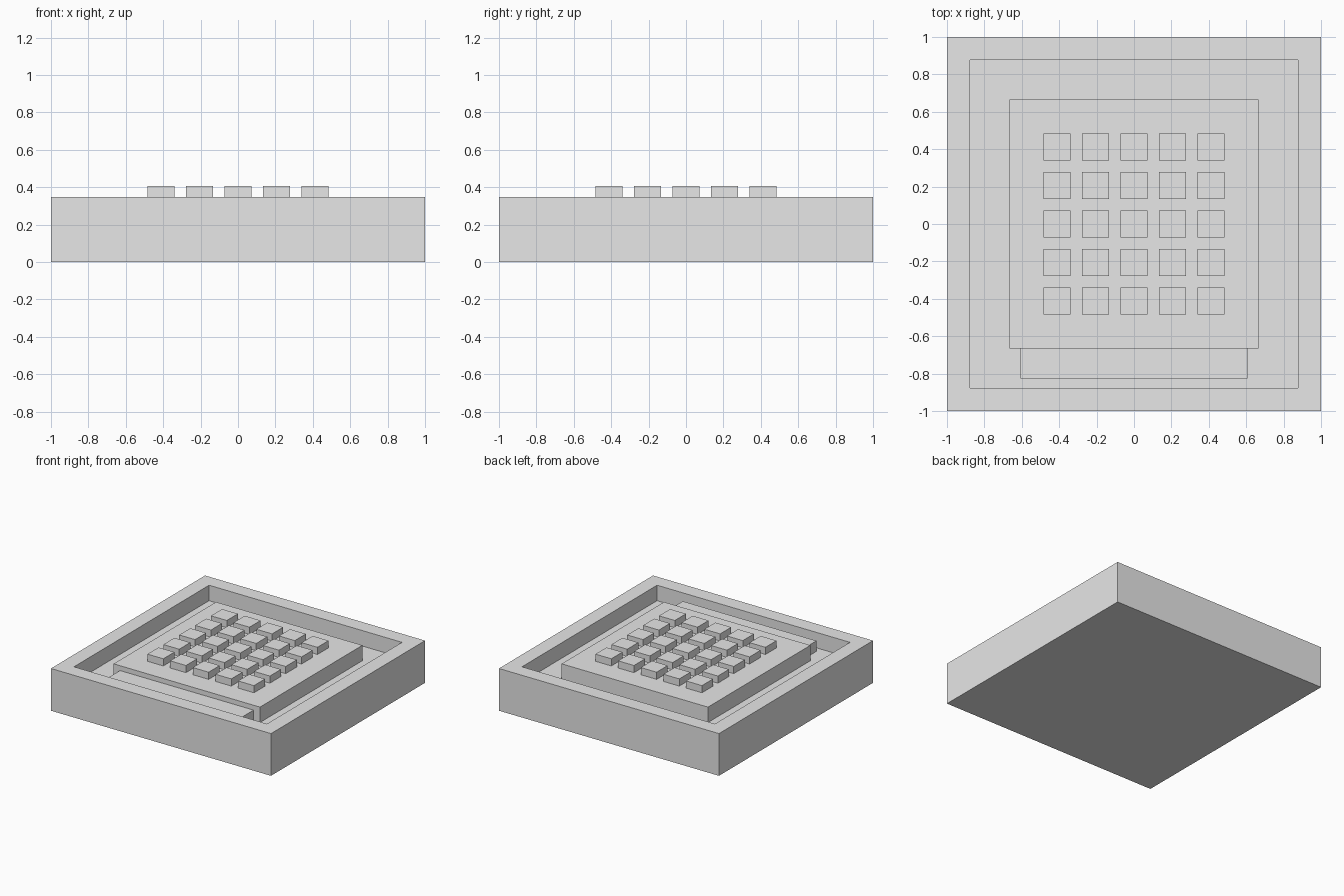
import bpy, bmesh
from mathutils import Vector

cube = bpy.data.objects.get("Cube")
if cube:
    bpy.data.objects.remove(cube, do_unlink=True)

GREY = (0.8, 0.8, 0.8, 1.0)
stone = bpy.data.materials.new("light_grey")
stone.use_nodes = True
stone.diffuse_color = GREY
stone.node_tree.nodes["Principled BSDF"].inputs["Base Color"].default_value = GREY

RIM, FLOOR = 0.347, 0.22      # rim top and sunken floor heights
INNER, ISLAND = 0.826, 0.665  # half widths of the recess and the island


def add_box(bm, low, high):
    """Add a box between two opposite corners."""
    low, high = Vector(low), Vector(high)
    verts = bmesh.ops.create_cube(bm, size=1)["verts"]
    bmesh.ops.scale(bm, vec=high - low, verts=verts)
    bmesh.ops.translate(bm, vec=(low + high) / 2, verts=verts)


def finish(bm, name):
    mesh = bpy.data.meshes.new(name)
    bm.normal_update()
    bm.to_mesh(mesh)
    bm.free()
    mesh.materials.append(stone)
    obj = bpy.data.objects.new(name, mesh)
    bpy.context.collection.objects.link(obj)
    return obj


def box_object(name, low, high):
    bm = bmesh.new()
    add_box(bm, low, high)
    return finish(bm, name)


# Square base with a recess sunk into its top
bm = bmesh.new()
add_box(bm, (-1, -1, 0), (1, 1, RIM))
bm.normal_update()
top = max(bm.faces, key=lambda f: f.calc_center_median().z)
bmesh.ops.inset_region(bm, faces=[top], thickness=1 - INNER)
floor = bmesh.ops.extrude_discrete_faces(bm, faces=[top])["faces"][0]
bmesh.ops.translate(bm, vec=(0, 0, FLOOR - RIM), verts=floor.verts)
finish(bm, "base_tray")

# Raised island in the middle, level with the rim
box_object("island", (-ISLAND, -ISLAND, FLOOR), (ISLAND, ISLAND, RIM))

# Low step bridging the front of the channel
box_object("front_step", (-0.607, -INNER, FLOOR), (0.607, -ISLAND, 0.307))

# Five by five grid of square blocks
PITCH, HALF = 0.206, 0.072
for row in range(5):
    for col in range(5):
        x, y = (col - 2) * PITCH, (row - 2) * PITCH
        box_object(f"block_{row + 1}_{col + 1}",
                   (x - HALF, y - HALF, RIM), (x + HALF, y + HALF, 0.406))
